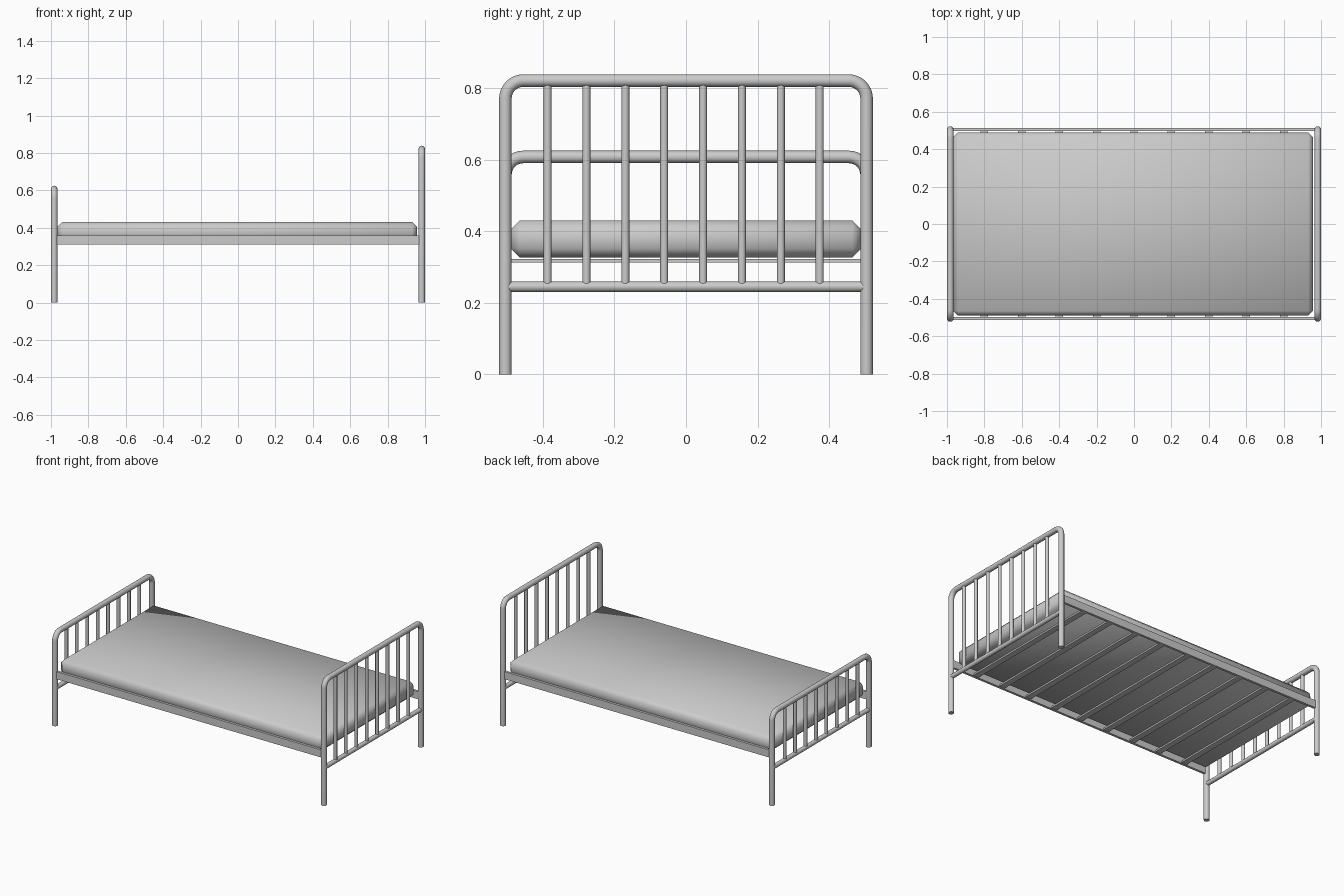
import bpy
from math import sin, cos, pi

if "Cube" in bpy.data.objects:
    bpy.data.objects.remove(bpy.data.objects["Cube"])


def tube(name, points, radius):
    """Round tube swept along a list of points."""
    cu = bpy.data.curves.new(name, 'CURVE')
    cu.dimensions = '3D'
    cu.bevel_depth = radius
    cu.bevel_resolution = 4
    cu.use_fill_caps = True
    sp = cu.splines.new('POLY')
    sp.points.add(len(points) - 1)
    for p, co in zip(sp.points, points):
        p.co = (*co, 1)
    sp.use_smooth = True
    ob = bpy.data.objects.new(name, cu)
    bpy.context.collection.objects.link(ob)
    return ob


def box(name, lo, hi):
    """Axis-aligned box from its two extreme corners."""
    bpy.ops.mesh.primitive_cube_add(
        size=1, location=[(a + b) / 2 for a, b in zip(lo, hi)])
    ob = bpy.context.object
    ob.name = name
    ob.scale = [b - a for a, b in zip(lo, hi)]
    bpy.ops.object.transform_apply(location=False, rotation=False, scale=True)
    return ob


POST_Y, R, BEND = 0.505, 0.0175, 0.05


def end_frame(name, x, top):
    # Bent outer tube: post, rounded corner, top rail, rounded corner, post
    half = [(POST_Y, 0)]
    for i in range(9):
        a = i / 8 * pi / 2
        half.append((POST_Y - BEND + BEND * cos(a), top - BEND + BEND * sin(a)))
    path = half + [(-y, z) for y, z in reversed(half)]
    tube(name + "_frame", [(x, y, z) for y, z in path], R)
    # Lower cross rail
    tube(name + "_lower_rail", [(x, -0.495, 0.245), (x, 0.495, 0.245)], 0.0145)
    # Vertical bars
    for i in range(8):
        y = -0.387 + i * 0.1087
        tube(f"{name}_bar_{i + 1}", [(x, y, 0.25), (x, y, top - 0.01)], 0.0112)


end_frame("headboard", 0.9825, 0.8215)
end_frame("footboard", -0.9825, 0.608)

# Side rails
box("front_side_rail", (-0.972, -0.512, 0.31), (0.972, -0.496, 0.36))
box("back_side_rail", (-0.972, 0.496, 0.31), (0.972, 0.512, 0.36))

# Slats under the mattress
for i in range(9):
    x = -0.8 + i * 0.2
    box(f"slat_{i + 1}", (x - 0.02, -0.498, 0.313), (x + 0.02, 0.498, 0.323))

# Mattress with chamfered edges and soft shading
mattress = box("mattress", (-0.966, -0.49, 0.327), (0.957, 0.49, 0.43))
bev = mattress.modifiers.new("edge", 'BEVEL')
bev.width = 0.025
bev.segments = 1
bev.limit_method = 'NONE'
bpy.ops.object.shade_smooth()
